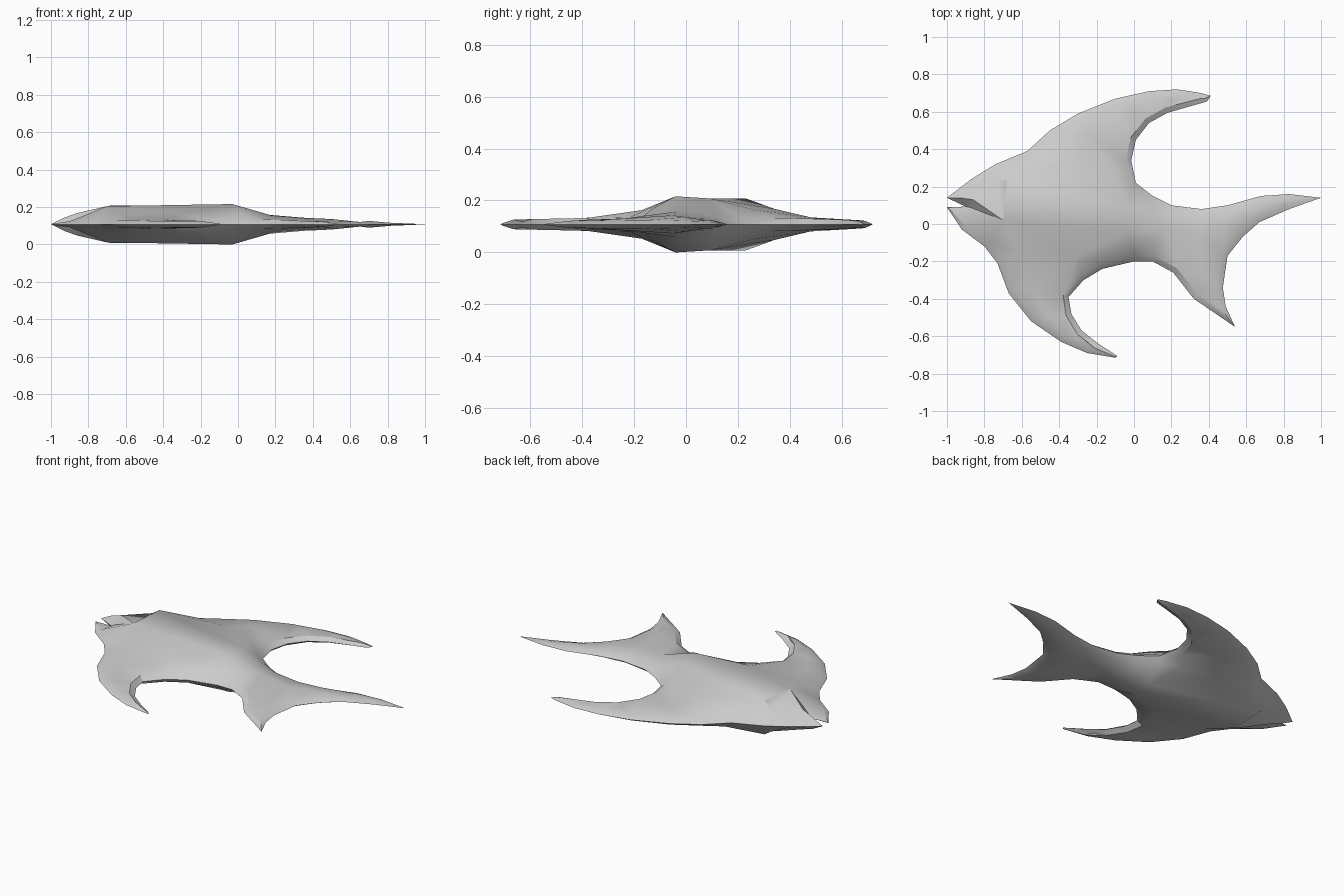
import bpy, bmesh, math
from mathutils import Vector
from mathutils.geometry import delaunay_2d_cdt, intersect_point_line

cube = bpy.data.objects.get("Cube")
if cube:
    bpy.data.objects.remove(cube, do_unlink=True)

mat = bpy.data.materials.new("plain grey")
mat.use_nodes = True
GREY = (0.6, 0.6, 0.6, 1)
mat.diffuse_color = GREY
mat.node_tree.nodes["Principled BSDF"].inputs["Base Color"].default_value = GREY

# Silhouette of the fish lying on its side, clockwise from the upper lip
head_and_dorsal = [(-1, .14), (-.87, .24), (-.74, .32), (-.57, .39), (-.45, .5), (-.3, .59),
                   (-.1, .67), (.08, .71), (.23, .72), (.36, .70), (.41, .685), (.39, .655),
                   (.18, .595), (.08, .54), (.01, .45), (-.015, .34), (.01, .22)]
tail = [(.1, .15), (.2, .1), (.36, .08), (.5, .1), (.68, .15), (.83, .16), (1, .14), (.83, .08),
        (.67, .01), (.58, -.07), (.5, -.17), (.475, -.34), (.49, -.44), (.54, -.55), (.32, -.4),
        (.21, -.26), (.1, -.2)]
anal_and_jaw = [(0, -.2), (-.17, -.24), (-.27, -.3), (-.35, -.39), (-.335, -.48), (-.28, -.57),
                (-.19, -.64), (-.09, -.705), (-.1, -.715), (-.25, -.69), (-.39, -.63),
                (-.55, -.52), (-.67, -.37), (-.73, -.21), (-.8, -.12), (-.92, -.03), (-1, .09),
                (-.9, .093)]
outline = [Vector(p) for p in head_and_dorsal + tail + anal_and_jaw]
N = len(outline)

# Flank points as x, y, half thickness: the first four bound the plateau
crest = [(-.68, .23, .1), (-.03, .09, .1), (-.03, -.04, .108), (-.7, .02, .097)]
flank = [(-.86, .13, .06), (-.93, .14, .035), (-.73, .24, .065), (-.62, -.15, .055),
         (-.3, -.17, .055), (.02, -.13, .06), (-.5, .35, .055), (-.3, .34, .06), (-.1, .27, .055),
         (.17, -.03, .05), (.12, .05, .045), (.35, -.05, .035), (.5, 0, .028)]
fins = [(-.25, .48, .027), (0, .6, .02), (.2, .66, .012), (-.55, -.35, .027), (-.45, -.5, .02),
        (-.25, -.63, .01), (.7, .09, .018), (.38, -.28, .02)]


def edge_distance(p):
    best = 9
    for i in range(N):
        a, b = outline[i - 1], outline[i]
        q, t = intersect_point_line(p, a, b)
        best = min(best, (p - a.lerp(b, max(0, min(1, t))).to_2d()).length)
    return best


def rim_height(p, width):
    r = (p - Vector((-.2, 0))).length / 1.1
    return (.006 + .03 * max(0, 1 - r)) * width / .03


# Bevelled rim just inside the silhouette, narrowing at the fin tips
inner, heights = [], [0.0] * N
for i, p in enumerate(outline):
    d = (p - outline[i - 1]).normalized() + (outline[(i + 1) % N] - p).normalized()
    n = Vector((d.y, -d.x)).normalized()
    w = .03
    while w > .004 and edge_distance(p + n * w) < .75 * w:
        w *= .7
    inner.append(p + n * w)
    heights.append(rim_height(p, w))

points = outline + inner
ridge_start = len(points)
for x, y, h in crest + flank + fins:
    points.append(Vector((x, y)))
    heights.append(h)
edges = [(ridge_start + i, ridge_start + (i + 1) % 4) for i in range(4)]
edges += [(N + i, N + i + 1) for i in range(2, N - 4)]

# Fill the silhouette and raise the upper half
verts, _, faces, source, _, _ = delaunay_2d_cdt(points, edges, [list(range(N))], 1, 1e-5)
bm = bmesh.new()
bverts = []
for v, src in zip(verts, source):
    h = heights[src[0]] if src else rim_height(v, .02)
    bverts.append(bm.verts.new((v.x, v.y, h)))
for f in faces:
    bm.faces.new([bverts[i] for i in f])
bmesh.ops.recalc_face_normals(bm, faces=bm.faces)
if sum(f.normal.z for f in bm.faces) < 0:
    bmesh.ops.reverse_faces(bm, faces=bm.faces)
mesh = bpy.data.meshes.new("fish_body")
bm.to_mesh(mesh)
bm.free()
mesh.materials.append(mat)
fish = bpy.data.objects.new("fish_body", mesh)
bpy.context.collection.objects.link(fish)
fish.location.z = .108

# Opposite flank
mirror = fish.modifiers.new("other_flank", 'MIRROR')
mirror.use_axis = (False, False, True)
mirror.merge_threshold = .0005
bpy.context.view_layer.objects.active = fish
fish.select_set(True)
bpy.ops.object.modifier_apply(modifier=mirror.name)
bpy.ops.object.shade_smooth_by_angle(angle=math.radians(30))
